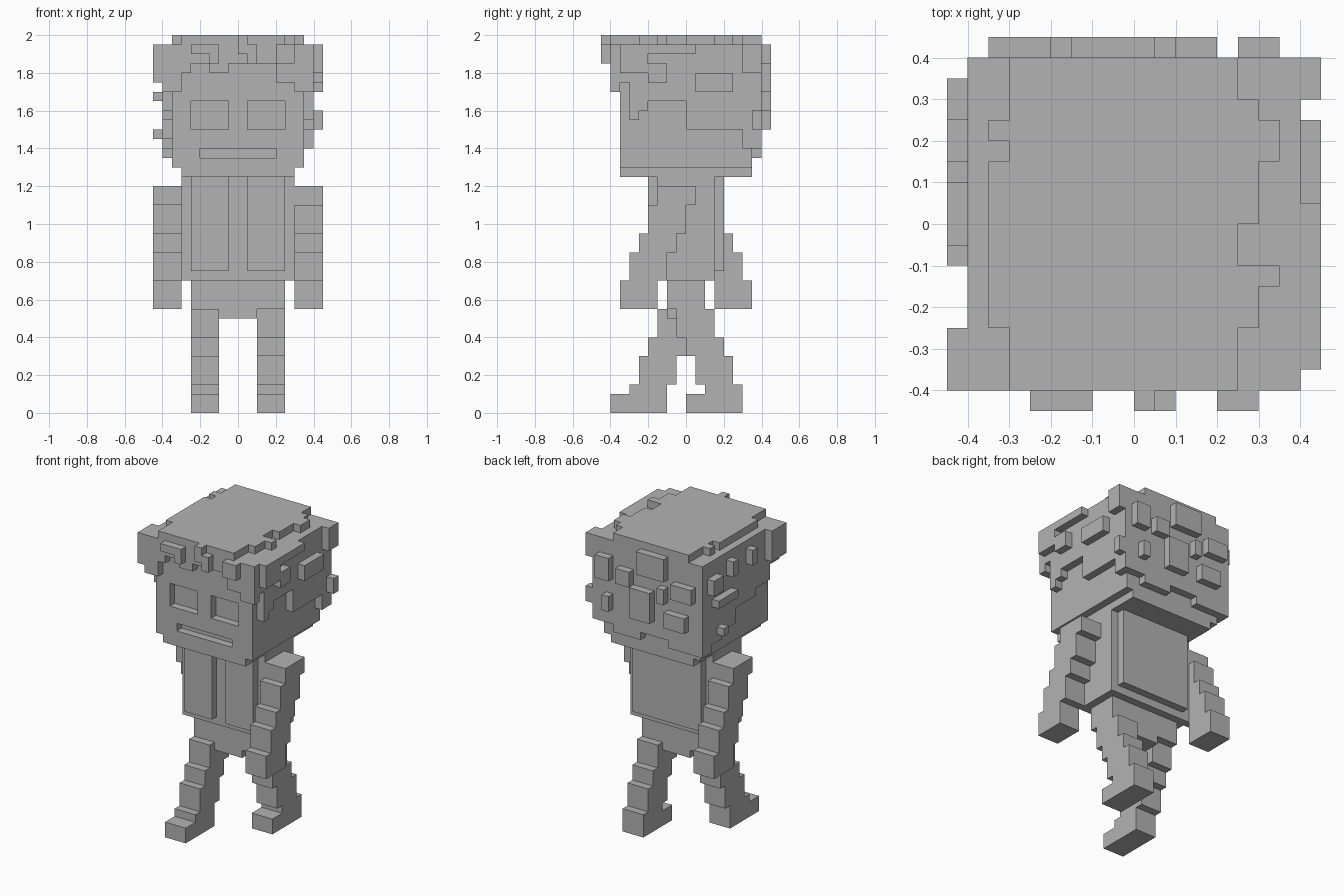
import bpy
import bmesh
from mathutils import Vector

UNIT = 0.05  # edge length of one block; all sizes below are in blocks

old = bpy.data.objects.get("Cube")
if old:
    bpy.data.objects.remove(old, do_unlink=True)

grey = bpy.data.materials.new("plain_grey")
grey.use_nodes = True
tone = (0.45, 0.45, 0.45, 1.0)
grey.diffuse_color = tone
grey.node_tree.nodes["Principled BSDF"].inputs["Base Color"].default_value = tone


def cells(box):
    """All unit cells inside a box given as x, y and z ranges."""
    (left, right), (front, back), (low, high) = box
    return {(x, y, z) for x in range(left, right)
            for y in range(front, back) for z in range(low, high)}


def block_part(name, boxes, cuts=()):
    """Merge boxes, remove cuts, and skin the outside with flat faces."""
    solid = set()
    for box in boxes:
        solid |= cells(box)
    for cut in cuts:
        solid -= cells(cut)
    bm = bmesh.new()
    corners = {}

    def corner(point):
        key = tuple(point)
        if key not in corners:
            corners[key] = bm.verts.new(Vector(key) * UNIT)
        return corners[key]

    for cell in solid:
        for axis in range(3):
            for side in (0, 1):
                beside = list(cell)
                beside[axis] += 2 * side - 1
                if tuple(beside) in solid:
                    continue
                u, v = (axis + 1) % 3, (axis + 2) % 3
                ring = []
                for du, dv in ((0, 0), (1, 0), (1, 1), (0, 1)):
                    point = list(cell)
                    point[axis] += side
                    point[u] += du
                    point[v] += dv
                    ring.append(corner(point))
                bm.faces.new(ring if side else ring[::-1])
    bmesh.ops.dissolve_limit(bm, angle_limit=0.01, verts=bm.verts[:], edges=bm.edges[:])
    mesh = bpy.data.meshes.new(name)
    bm.to_mesh(mesh)
    bm.free()
    mesh.materials.append(grey)
    obj = bpy.data.objects.new(name, mesh)
    bpy.context.collection.objects.link(obj)
    return obj


def flip(span):
    return (-span[1], -span[0])


# Head with a narrower jaw, recessed eyes and mouth
skin = (-7, -6)
eye = (1, 5)
block_part("head",
           [((-7, 7), (-7, 7), (26, 39)), ((-6, 6), (-7, 7), (25, 26))],
           [(eye, skin, (30, 33)), (flip(eye), skin, (30, 33)),
            ((-4, 4), skin, (27, 28))])

# Hair shell: each strand covers a span and hangs to a given height
crown = 39
fringe = [(-8, -6, 34), (-6, -5, 36), (-5, -3, 37), (-3, -1, 36),
          (-1, 4, 37), (4, 6, 35), (6, 8, 34)]
left_side = [(-8, -7, 34), (-7, -6, 35), (-6, -5, 31), (-5, -4, 32),
             (-4, 0, 33), (0, 6, 30), (6, 8, 28)]
right_side = [(-8, -6, 34), (-6, -3, 32), (-3, 1, 31), (1, 4, 29),
              (4, 6, 28), (6, 8, 27)]
nape = [(-8, -3, 27), (-3, 1, 28), (1, 5, 27), (5, 8, 28)]
hair = [((a, b), (-8, -7), (low, crown)) for a, b, low in fringe]
hair += [((7, 8), (a, b), (low, crown)) for a, b, low in left_side]
hair += [((-8, -7), (a, b), (low, crown)) for a, b, low in right_side]
hair += [((a, b), (7, 8), (low, crown)) for a, b, low in nape]

# Ragged top layer, row by row from front to back
rows = [(-8, -5, -6, 5), (-5, -3, -7, 6), (-3, -2, -7, 7), (-2, 0, -7, 5),
        (0, 3, -7, 6), (3, 4, -6, 7), (4, 5, -7, 7), (5, 6, -6, 6), (6, 8, -6, 5)]
hair += [((a, b), (front, back), (crown, crown + 1)) for front, back, a, b in rows]
block_part("hair", hair)

# Raised curls on every side: span along the side, then bottom and top
front_curls = [(-5, -3, 38, 39), (-3, -2, 37, 39), (0, 1, 38, 40),
               (1, 2, 37, 39), (4, 6, 37, 39)]
back_curls = [(5, 7, 34, 37), (2, 4, 34, 36), (-3, 1, 36, 39), (5, 6, 30, 32),
              (-1, 2, 30, 34), (-3, -2, 33, 35), (-7, -4, 34, 36), (-6, -3, 30, 32)]
left_curls = [(1, 5, 34, 36), (6, 8, 36, 39), (7, 8, 30, 32), (-7, -4, 36, 39),
              (-4, -2, 35, 37), (-4, 1, 38, 39)]
right_curls = [(5, 7, 35, 37), (2, 3, 36, 38), (4, 6, 33, 34), (2, 4, 33, 34),
               (4, 5, 29, 30), (-2, -1, 36, 38), (-8, -5, 35, 39)]
block_part("front_curls", [((a, b), (-9, -8), (c, d)) for a, b, c, d in front_curls])
block_part("back_curls", [((a, b), (8, 9), (c, d)) for a, b, c, d in back_curls])
block_part("left_curls", [((8, 9), (a, b), (c, d)) for a, b, c, d in left_curls])
block_part("right_curls", [((-9, -8), (a, b), (c, d)) for a, b, c, d in right_curls])

# Torso with two front panels and one back panel, then the hips
panel_height = (15, 25)
block_part("torso", [((-6, 6), (-3, 3), (14, 25)),
                     (eye, (-4, -3), panel_height),
                     (flip(eye), (-4, -3), panel_height),
                     ((-5, 5), (3, 4), panel_height)])
block_part("hips", [((-5, 5), (-2, 2), (11, 14)), ((-2, 2), (-2, 2), (10, 11))])

# Arms step away from the shoulder: the left swings forward, the right back
arm_levels = [22, 19, 17, 14, 11]
top = 24
forward, backward = [], []
for step, low in enumerate(arm_levels):
    span = (-3 - step, 1 - step)
    forward.append(((6, 9), span, (low, top)))
    backward.append(((-9, -6), flip(span), (low, top)))
    top = low
block_part("left_arm", forward)
block_part("right_arm", backward)

# Legs in mid-stride, each with a foot whose toe points forward
left_leg = [(-1, 3, 8, 11), (0, 4, 6, 8), (1, 5, 3, 6), (2, 6, 2, 3), (0, 6, 0, 2)]
right_leg = [(-3, 1, 8, 11), (-4, 0, 6, 8), (-5, -1, 3, 6), (-6, -2, 2, 3), (-8, -2, 0, 2)]
block_part("left_leg", [((2, 5), (a, b), (c, d)) for a, b, c, d in left_leg])
block_part("right_leg", [((-5, -2), (a, b), (c, d)) for a, b, c, d in right_leg])
